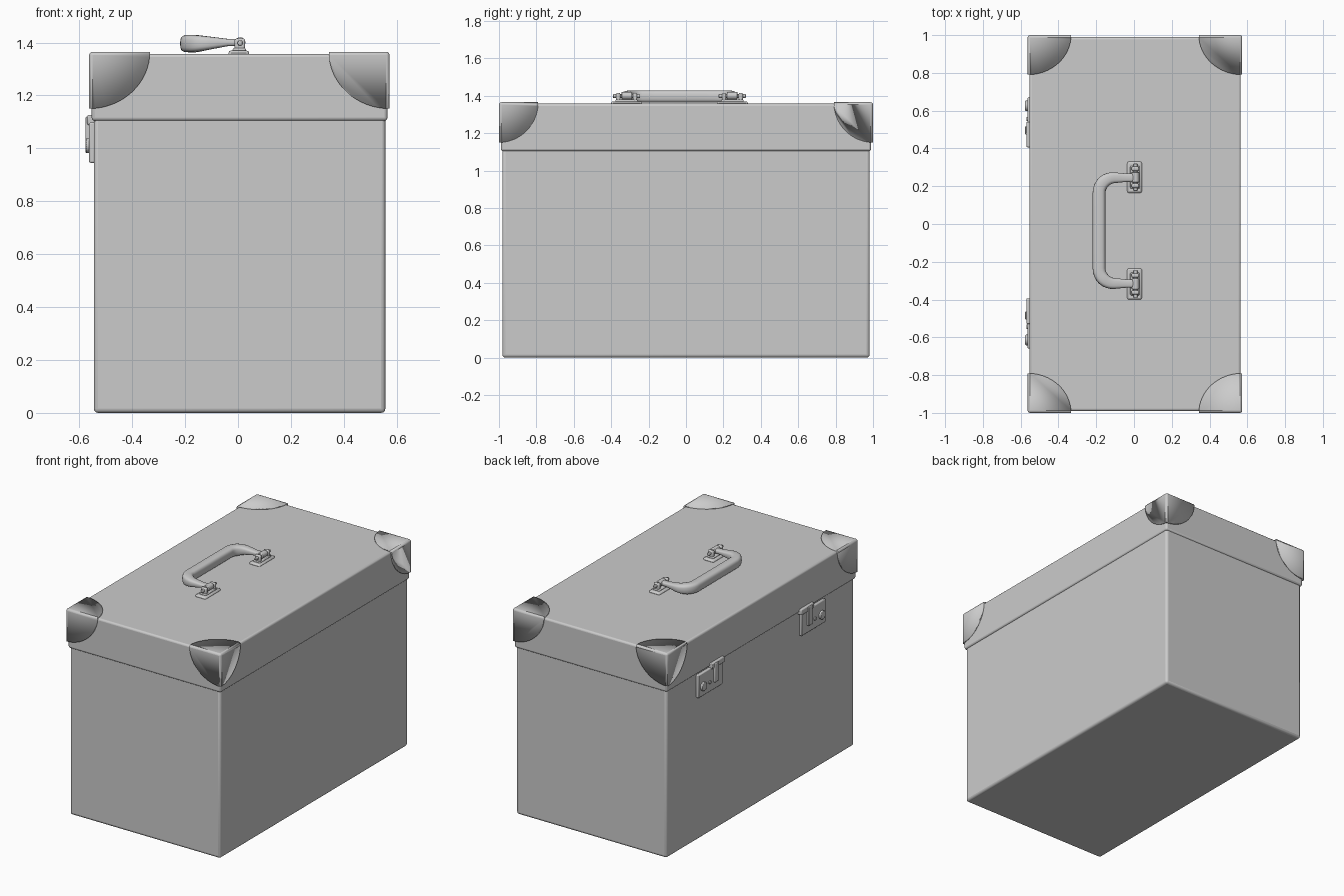
import bpy, bmesh, math
from mathutils import Matrix, Vector

if "Cube" in bpy.data.objects:
    bpy.data.objects.remove(bpy.data.objects["Cube"])


def finish(name, bm, bevel=0.0, segs=2):
    bmesh.ops.recalc_face_normals(bm, faces=bm.faces)
    me = bpy.data.meshes.new(name)
    bm.to_mesh(me)
    bm.free()
    ob = bpy.data.objects.new(name, me)
    bpy.context.collection.objects.link(ob)
    if bevel:
        m = ob.modifiers.new("bevel", 'BEVEL')
        m.width, m.segments = bevel, segs
    bpy.ops.object.select_all(action='DESELECT')
    bpy.context.view_layer.objects.active = ob
    ob.select_set(True)
    bpy.ops.object.shade_smooth_by_angle(angle=math.radians(35))
    return ob


def box(name, lo, hi, bevel=0.0, segs=2):
    lo, hi = Vector(lo), Vector(hi)
    bm = bmesh.new()
    bmesh.ops.create_cube(bm, size=1, matrix=Matrix.Translation((lo + hi) / 2)
                          @ Matrix.Diagonal((*(hi - lo), 1)))
    return finish(name, bm, bevel, segs)


def cyl(name, centre, r, length, axis, bevel=0.0):
    rot = Matrix.Rotation(math.pi / 2, 4, 'X' if axis == 'Y' else 'Y')
    bm = bmesh.new()
    bmesh.ops.create_cone(bm, cap_ends=True, segments=20, radius1=r, radius2=r,
                          depth=length, matrix=Matrix.Translation(centre) @ rot)
    return finish(name, bm, bevel)


# Case body and lid
box("body", (-0.545, -0.982, 0), (0.557, 0.982, 1.12), 0.016, 3)
lid = box("lid", (-0.553, -0.99, 1.104), (0.565, 0.99, 1.357), 0.012, 3)

# Corner guards: a thin outer shell of the lid kept only near its corners
lo, hi = (-0.563, -1.0, 1.09), (0.573, 1.0, 1.365)
guards = box("corner_guards", lo, hi, 0.013, 3)
bm = bmesh.new()
for x in (lo[0], hi[0]):
    for y in (lo[1], hi[1]):
        bmesh.ops.create_uvsphere(bm, u_segments=64, v_segments=32, radius=1,
                                  matrix=Matrix.Translation((x, y, hi[2]))
                                  @ Matrix.Diagonal((0.23, 0.21, 0.215, 1)))
cutter = finish("corner_cutter", bm)
cutter.hide_render = True
cutter.hide_set(True)
for op, ob in (('INTERSECT', cutter), ('DIFFERENCE', lid)):
    m = guards.modifiers.new(op.lower(), 'BOOLEAN')
    m.operation, m.object, m.solver = op, ob, 'EXACT'

# Carrying handle: rounded section swept round a U, thicker at the grip
YC, HALF, R = -0.035, 0.28, 0.08
half = [(0.0, HALF), (-0.04, HALF), (-0.075, HALF)]
for i in range(9):
    a = math.pi / 2 * (1 + i / 8)
    half.append((-0.105 + R * math.cos(a), HALF - R + R * math.sin(a)))
half.append((-0.185, 0.1))
path = half + [(x, -y) for x, y in reversed(half)]
bm = bmesh.new()
rings = []
for i, (x, y) in enumerate(path):
    a, b = path[max(i - 1, 0)], path[min(i + 1, len(path) - 1)]
    t = Vector((b[0] - a[0], b[1] - a[1], 0)).normalized()
    side = Vector((-t.y, t.x, 0))
    f = min(1, max(0, (-x - 0.04) / 0.12))
    w, h = 0.022 + 0.012 * f, 0.014 + 0.019 * f
    ring = []
    for k in range(20):
        c, s = math.cos(k * math.pi / 10), math.sin(k * math.pi / 10)
        u = math.copysign(abs(c) ** 0.65, c) * w
        v = math.copysign(abs(s) ** 0.65, s) * h
        ring.append(bm.verts.new(Vector((x, y + YC, 1.400 - 0.004 * f + v)) + side * u))
    rings.append(ring)
for r0, r1 in zip(rings, rings[1:]):
    for k in range(20):
        bm.faces.new((r0[k], r0[k - 1], r1[k - 1], r1[k]))
bm.faces.new(rings[0])
bm.faces.new(rings[-1])
finish("handle", bm)

# Handle mounts: base plate, raised pad, two posts, pin and eye
for tag, s in (("back", 1), ("front", -1)):
    y = YC + s * 0.2825
    box(f"{tag}_mount_plate", (-0.036, y - 0.083, 1.35), (0.042, y + 0.083, 1.37), 0.01)
    box(f"{tag}_mount_pad", (-0.02, y - 0.06, 1.365), (0.03, y + 0.06, 1.379), 0.005)
    for d in (-1, 1):
        box(f"{tag}_mount_post", (-0.013, y + d * 0.045 - 0.011, 1.37),
            (0.027, y + d * 0.045 + 0.011, 1.415), 0.007)
    cyl(f"{tag}_mount_pin", (0.008, y, 1.398), 0.01, 0.145, 'Y', 0.003)
    cyl(f"{tag}_handle_eye", (0.008, y, 1.4), 0.02, 0.056, 'Y', 0.004)

# Latches on the left side, mirrored front to back
for tag, s in (("back", 1), ("front", -1)):
    def part(name, y0, y1, z0, z1, x, bevel):
        ya, yb = sorted((0.006 + s * y0, 0.006 + s * y1))
        return box(f"{tag}_latch_{name}", (x, ya, z0), (-0.54, yb, z1), bevel)
    part("plate", 0.412, 0.666, 0.945, 1.098, -0.563, 0.006)
    part("hasp", 0.468, 0.512, 0.995, 1.12, -0.576, 0.004)
    part("tab", 0.40, 0.535, 1.088, 1.126, -0.570, 0.006)
    cyl(f"{tag}_latch_knob", (-0.562, 0.006 + s * 0.62, 1.01), 0.028, 0.028, 'X', 0.004)
    cyl(f"{tag}_latch_rivet", (-0.56, 0.006 + s * 0.55, 1.01), 0.011, 0.02, 'X', 0.002)
